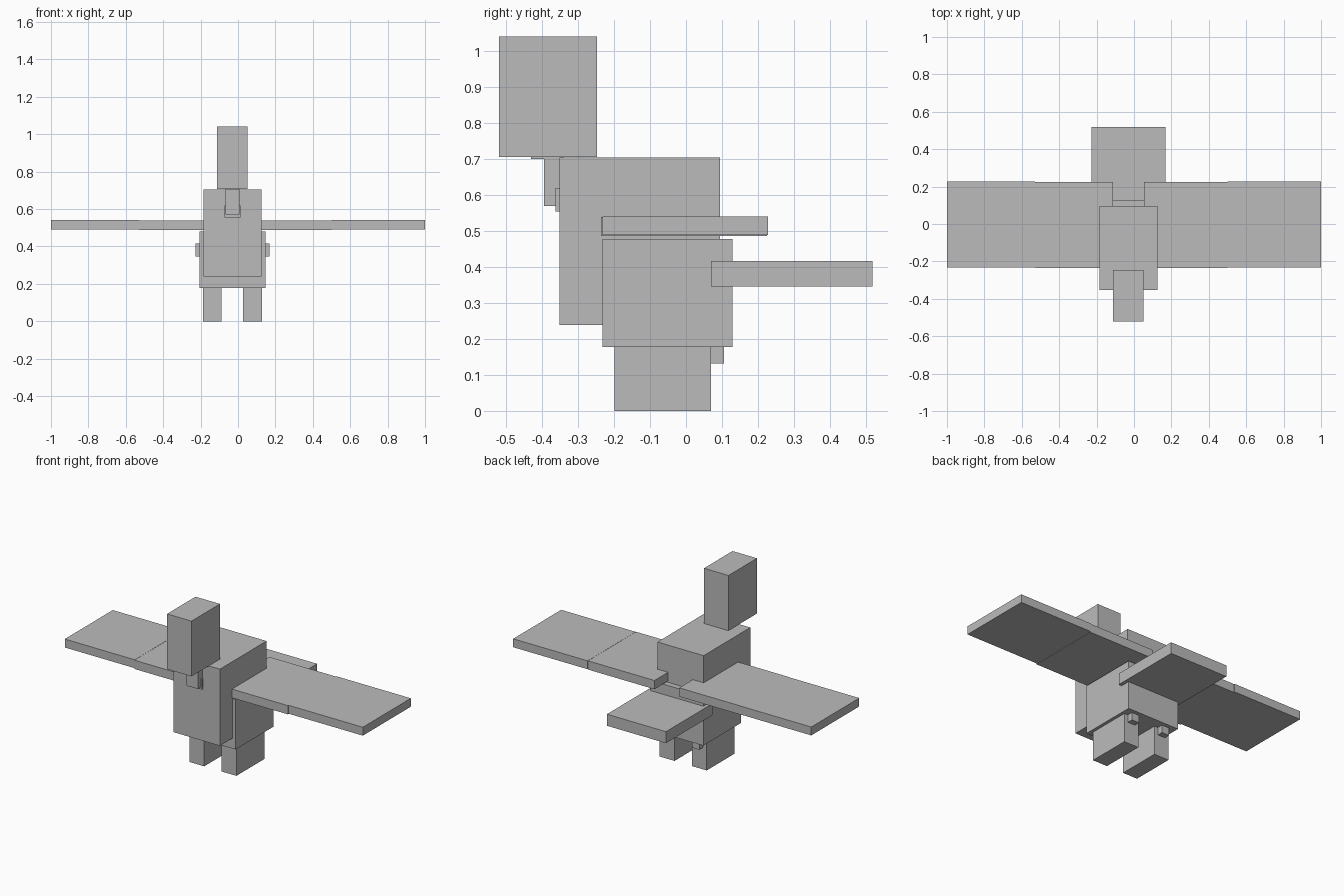
import bpy
from mathutils import Vector

default_cube = bpy.data.objects.get("Cube")
if default_cube:
    bpy.data.objects.remove(default_cube, do_unlink=True)

# Single plain grey material
GREY = (0.5, 0.5, 0.5, 1)
grey = bpy.data.materials.new("plain_grey")
grey.use_nodes = True
grey.diffuse_color = GREY
for node in grey.node_tree.nodes:
    if node.type == 'BSDF_PRINCIPLED':
        node.inputs["Base Color"].default_value = GREY

MID = -0.03  # centre line of the bird's body


def box(name, x, y, z):
    """Box spanning the given (low, high) range on each axis."""
    low, high = (Vector(corner) for corner in zip(x, y, z))
    bpy.ops.mesh.primitive_cube_add(size=1, location=(low + high) / 2)
    part = bpy.context.object
    part.name = name
    part.data.name = name
    part.scale = high - low
    bpy.ops.object.transform_apply(location=False, rotation=False, scale=True)
    part.data.materials.append(grey)
    return part


def centred(width):
    return (MID - width / 2, MID + width / 2)


# Head, breast, rump and tail along the centre line
box("head", centred(0.164), (-0.52, -0.247), (0.706, 1.041))
box("breast", centred(0.31), (-0.352, 0.095), (0.24, 0.705))
box("rump", centred(0.354), (-0.232, 0.129), (0.178, 0.479))
box("tail", centred(0.396), (0.07, 0.518), (0.347, 0.417))

# Beak hanging under the head, with the lower beak behind it
box("upper_beak", centred(0.075), (-0.395, -0.34), (0.57, 0.705))
box("lower_beak", centred(0.086), (-0.363, -0.34), (0.555, 0.62))
box("throat_plate", centred(0.075), (-0.43, -0.34), (0.701, 0.706))

# Wings: an inner and an outer panel on each side
for side, root, joint, tip in (("right", -0.112, -0.53, -1.0),
                               ("left", 0.054, 0.5, 1.0)):
    box(side + "_inner_wing", sorted((root, joint)), (-0.236, 0.225), (0.487, 0.54))
    box(side + "_outer_wing", sorted((joint, tip)), (-0.232, 0.228), (0.49, 0.541))

# Legs with a small spur behind each
for side, sign in (("right", -1), ("left", 1)):
    x = MID + sign * 0.108
    box(side + "_leg", (x - 0.05, x + 0.05), (-0.198, 0.07), (0, 0.18))
    box(side + "_spur", (x - 0.025, x + 0.025), (0.06, 0.105), (0.132, 0.18))
